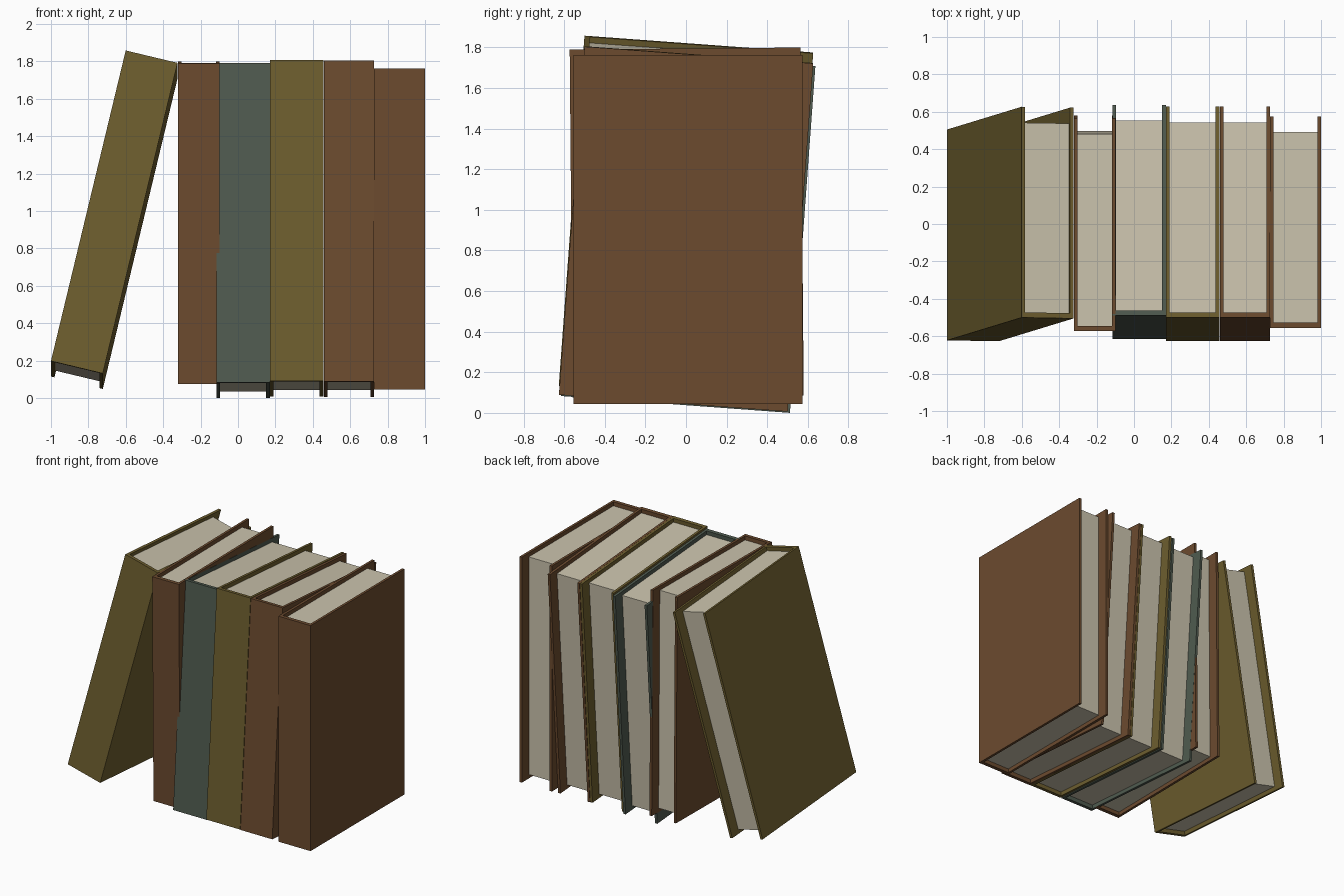
import bpy, bmesh
from math import radians
from mathutils import Matrix

if "Cube" in bpy.data.objects:
    bpy.data.objects.remove(bpy.data.objects["Cube"])

COVER, SPINE = 0.019, 0.028      # board thicknesses
INSET_Z, INSET_BACK = 0.03, 0.083  # page block set back from the boards


def material(name, rgb):
    m = bpy.data.materials.new(name)
    m.diffuse_color = (*rgb, 1)
    m.use_nodes = True
    m.node_tree.nodes["Principled BSDF"].inputs["Base Color"].default_value = m.diffuse_color
    return m


BROWN = material("brown_cloth", (0.15, 0.07, 0.028))
OLIVE = material("olive_cloth", (0.155, 0.112, 0.028))
GREEN = material("green_cloth", (0.08, 0.105, 0.08))
PAPER = material("paper", (0.6, 0.55, 0.42))


def prism(name, outline, z0, z1, mat, matrix):
    """Extrude a plan outline upward between two heights."""
    bm = bmesh.new()
    face = bm.faces.new([bm.verts.new((x, y, z0)) for x, y in outline])
    ext = bmesh.ops.extrude_face_region(bm, geom=[face])
    top = [v for v in ext["geom"] if isinstance(v, bmesh.types.BMVert)]
    bmesh.ops.translate(bm, verts=top, vec=(0, 0, z1 - z0))
    bmesh.ops.recalc_face_normals(bm, faces=bm.faces)
    mesh = bpy.data.meshes.new(name)
    bm.to_mesh(mesh)
    bm.free()
    mesh.materials.append(mat)
    ob = bpy.data.objects.new(name, mesh)
    ob.matrix_world = matrix
    bpy.context.collection.objects.link(ob)


def book(label, corner, w, d, h, mat, tilt=0, lean=0):
    """Book whose front-left-bottom corner sits at `corner`."""
    place = (Matrix.Translation(corner)
             @ Matrix.Rotation(radians(tilt), 4, 'X')
             @ Matrix.Rotation(radians(lean), 4, 'Y'))
    # U-shaped cover: two boards joined by the spine
    c = COVER
    prism(label + "_cover",
          [(0, 0), (w, 0), (w, d), (w - c, d), (w - c, SPINE),
           (c, SPINE), (c, d), (0, d)], 0, h, mat, place)
    # page block
    b = d - INSET_BACK
    prism(label + "_pages",
          [(c, SPINE), (w - c, SPINE), (w - c, b), (c, b)],
          INSET_Z, h - INSET_Z, PAPER, place)


# leaning book, then the upright row from left to right
book("leaning_book", (-1.0, -0.622, 0.198), 0.285, 1.13, 1.712, OLIVE, -4.2, 13.5)
book("book_2", (-0.322, -0.558, 0.075), 0.224, 1.138, 1.715, BROWN, 0.5)
book("book_3", (-0.116, -0.615, 0.083), 0.286, 1.13, 1.713, GREEN, -4.2)
book("book_4", (0.171, -0.626, 0.091), 0.285, 1.13, 1.72, OLIVE, -4.2)
book("book_5", (0.459, -0.626, 0.089), 0.268, 1.13, 1.72, BROWN, -4.2)
book("book_6", (0.728, -0.555, 0.045), 0.272, 1.13, 1.718, BROWN)
